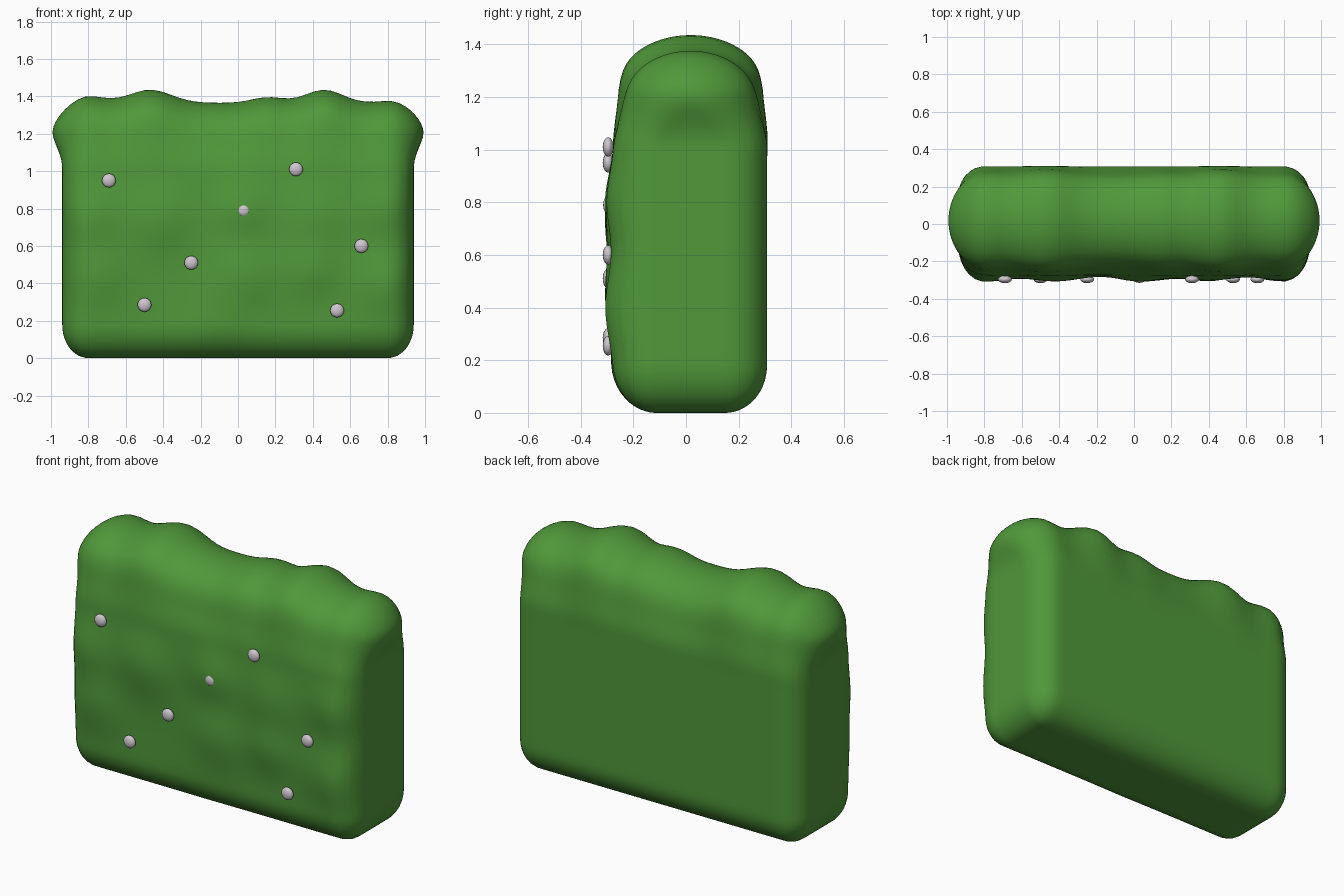
import bpy, bmesh, math
from mathutils import Vector

if "Cube" in bpy.data.objects:
    bpy.data.objects.remove(bpy.data.objects["Cube"], do_unlink=True)


def make_material(name, colour):
    mat = bpy.data.materials.new(name)
    mat.use_nodes = True
    mat.diffuse_color = (*colour, 1)
    bsdf = mat.node_tree.nodes["Principled BSDF"]
    bsdf.inputs["Base Color"].default_value = (*colour, 1)
    bsdf.inputs["Roughness"].default_value = 0.8
    return mat


def add_object(name, bm, mat):
    mesh = bpy.data.meshes.new(name)
    bm.to_mesh(mesh)
    bm.free()
    mesh.materials.append(mat)
    mesh.shade_smooth()
    obj = bpy.data.objects.new(name, mesh)
    bpy.context.collection.objects.link(obj)
    return obj


def ramp(value, low, high):
    t = min(max((value - low) / (high - low), 0), 1)
    return t * t * (3 - 2 * t)


def mix(a, b, t):
    return a + (b - a) * t


def bell(distance, width):
    return math.exp(-(distance / width) ** 2)


leaf = make_material("leaf green", (0.08, 0.315, 0.042))
berry = make_material("pale berry", (0.62, 0.57, 0.62))

HEIGHT = 1.365
# Crown mounds: x, height, width
MOUNDS = [(-0.8, 0.035, 0.12), (-0.47, 0.07, 0.16), (0.16, 0.03, 0.12),
          (0.46, 0.07, 0.14), (0.83, 0.012, 0.1)]
# Swellings on the front: x, z, depth, width
SWELLS = [(-0.8, 0.75, 0.035, 0.16), (-0.42, 0.75, 0.035, 0.18),
          (-0.75, 0.45, 0.03, 0.17), (0.03, 0.8, 0.035, 0.15),
          (0.05, 0.45, 0.035, 0.18), (0.4, 0.75, 0.03, 0.18),
          (0.4, 0.47, 0.03, 0.14), (0.8, 0.4, 0.035, 0.17),
          (0.8, 0.8, 0.03, 0.15), (-0.1, 0.2, 0.01, 0.15)]


def shape_hedge(co):
    """Turn a point on a unit cube into a point on the rounded, lumpy hedge."""
    z = (co.z + 0.5) * HEIGHT
    top = ramp(z, 1.0, 1.22)
    half = Vector((mix(0.94, 1.0, ramp(z, 1.02, 1.24)), mix(0.29, 0.25, top)))
    p = Vector((co.x * 2 * half.x, co.y * 2 * half.y, z))
    # Rounding radii grow from the body to the crown
    r = Vector((mix(0.14, 0.21, top), mix(0.16, 0.25, top),
                0.18 if z < 0.6 else 0.2))
    low = Vector((r.x - half.x, r.y - half.y, 0.18))
    high = Vector((half.x - r.x, half.y - r.y, HEIGHT - 0.2))
    core = Vector([min(max(p[i], low[i]), high[i]) for i in range(3)])
    d = Vector([(p[i] - core[i]) / r[i] for i in range(3)])
    if d.length > 0:
        d = d.normalized()
    p = core + Vector([d[i] * r[i] for i in range(3)])
    # Mounds along the crown
    mound = sum(h * bell(p.x - x, w) for x, h, w in MOUNDS)
    lift = ramp(p.z, 0.95, 1.3)
    p.y *= 1 + mound * lift * 1.6
    p.z += mound * lift
    # Swellings on the front face
    if p.y < 0:
        swell = sum(a * bell(math.hypot(p.x - x, p.z - h), w)
                    for x, h, a, w in SWELLS)
        p.y -= swell * ramp(-p.y, 0.1, 0.26)
    p.y += 0.018
    return p


# Hedge body and crown
bm = bmesh.new()
bmesh.ops.create_cube(bm, size=1)
bmesh.ops.subdivide_edges(bm, edges=bm.edges[:], cuts=43, use_grid_fill=True)
for v in bm.verts:
    v.co = shape_hedge(v.co)
bmesh.ops.recalc_face_normals(bm, faces=bm.faces[:])
add_object("hedge", bm, leaf)

# Flattened berries on the front: x, z, radius
BERRIES = [(-0.69, 0.95, 0.037), (0.31, 1.01, 0.037), (0.03, 0.79, 0.034),
           (0.66, 0.6, 0.037), (-0.25, 0.51, 0.037), (-0.5, 0.285, 0.037),
           (0.53, 0.255, 0.037)]
for i, (x, z, radius) in enumerate(BERRIES):
    bm = bmesh.new()
    bmesh.ops.create_uvsphere(bm, u_segments=16, v_segments=10, radius=radius)
    bmesh.ops.scale(bm, vec=(1, 0.55, 1), verts=bm.verts[:])
    obj = add_object(f"berry_{i + 1}", bm, berry)
    obj.location = (x, -0.296, z)
